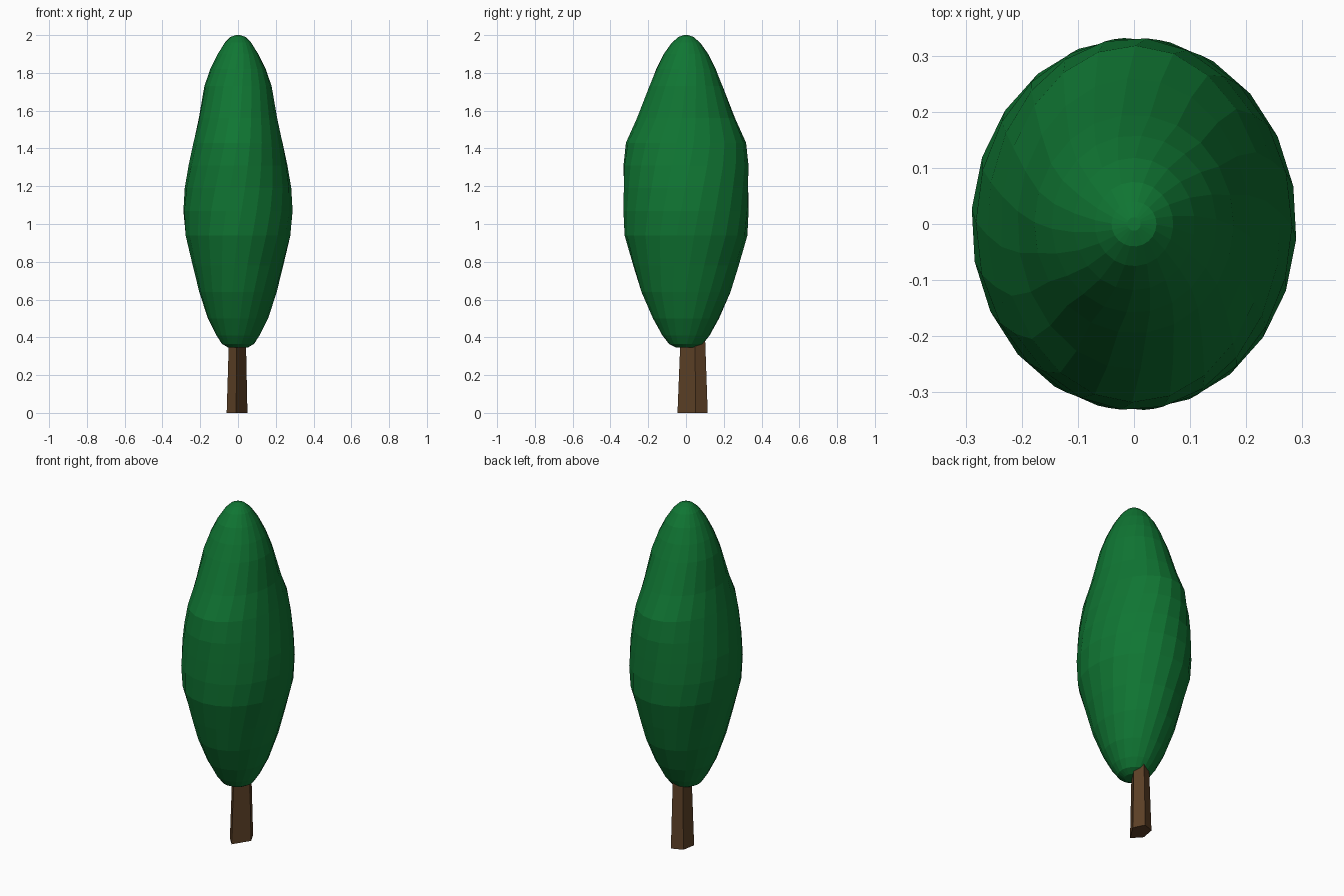
import bpy, bmesh, math

if "Cube" in bpy.data.objects:
    bpy.data.objects.remove(bpy.data.objects["Cube"])


def material(name, rgb):
    m = bpy.data.materials.new(name)
    m.diffuse_color = (*rgb, 1)
    m.use_nodes = True
    m.node_tree.nodes["Principled BSDF"].inputs["Base Color"].default_value = m.diffuse_color
    return m


def loft(name, rings, mat):
    """Skin a stack of equal-sized rings and cap both ends, flat shaded."""
    bm = bmesh.new()
    loops = [[bm.verts.new(p) for p in ring] for ring in rings]
    n = len(loops[0])
    for a, b in zip(loops, loops[1:]):
        for i in range(n):
            j = (i + 1) % n
            bm.faces.new((a[i], a[j], b[j], b[i]))
    bm.faces.new(loops[0][::-1])
    bm.faces.new(loops[-1])
    bmesh.ops.recalc_face_normals(bm, faces=bm.faces)
    mesh = bpy.data.meshes.new(name)
    bm.to_mesh(mesh)
    bm.free()
    mesh.materials.append(mat)
    ob = bpy.data.objects.new(name, mesh)
    bpy.context.collection.objects.link(ob)
    return ob


green = material("leaf green", (0.005, 0.18, 0.033))
brown = material("bark brown", (0.110, 0.053, 0.020))

# Crown: oval rings (height, half width in x, half width in y)
profile = [
    (0.345, 0.05, 0.05), (0.365, 0.085, 0.09), (0.41, 0.115, 0.125),
    (0.50, 0.16, 0.175), (0.64, 0.205, 0.238), (0.78, 0.24, 0.28),
    (0.94, 0.28, 0.325), (1.07, 0.29, 0.332), (1.19, 0.282, 0.332),
    (1.31, 0.262, 0.332), (1.43, 0.238, 0.318), (1.56, 0.208, 0.26),
    (1.73, 0.178, 0.195), (1.82, 0.147, 0.158), (1.90, 0.108, 0.118),
    (1.96, 0.07, 0.075), (1.99, 0.04, 0.04), (2.0, 0.012, 0.012),
]
SIDES = 22
crown = []
for k, (z, rx, ry) in enumerate(profile):
    # each ring is turned a little, giving the swirling facets
    angles = [2 * math.pi * i / SIDES + 0.07 * k for i in range(SIDES)]
    crown.append([(rx * math.cos(a), ry * math.sin(a), z) for a in angles])
loft("crown", crown, green)

# Trunk: irregular five-sided, tapering up into the crown
base = [(-0.01, -0.045), (0.05, 0.05), (0.018, 0.115), (-0.046, 0.09), (-0.06, 0.01)]
top = [(0.005 + (x - 0.005) * 0.78, 0.04 + (y - 0.04) * 0.78) for x, y in base]
loft("trunk", [[(x, y, 0) for x, y in base], [(x, y, 0.47) for x, y in top]], brown)
